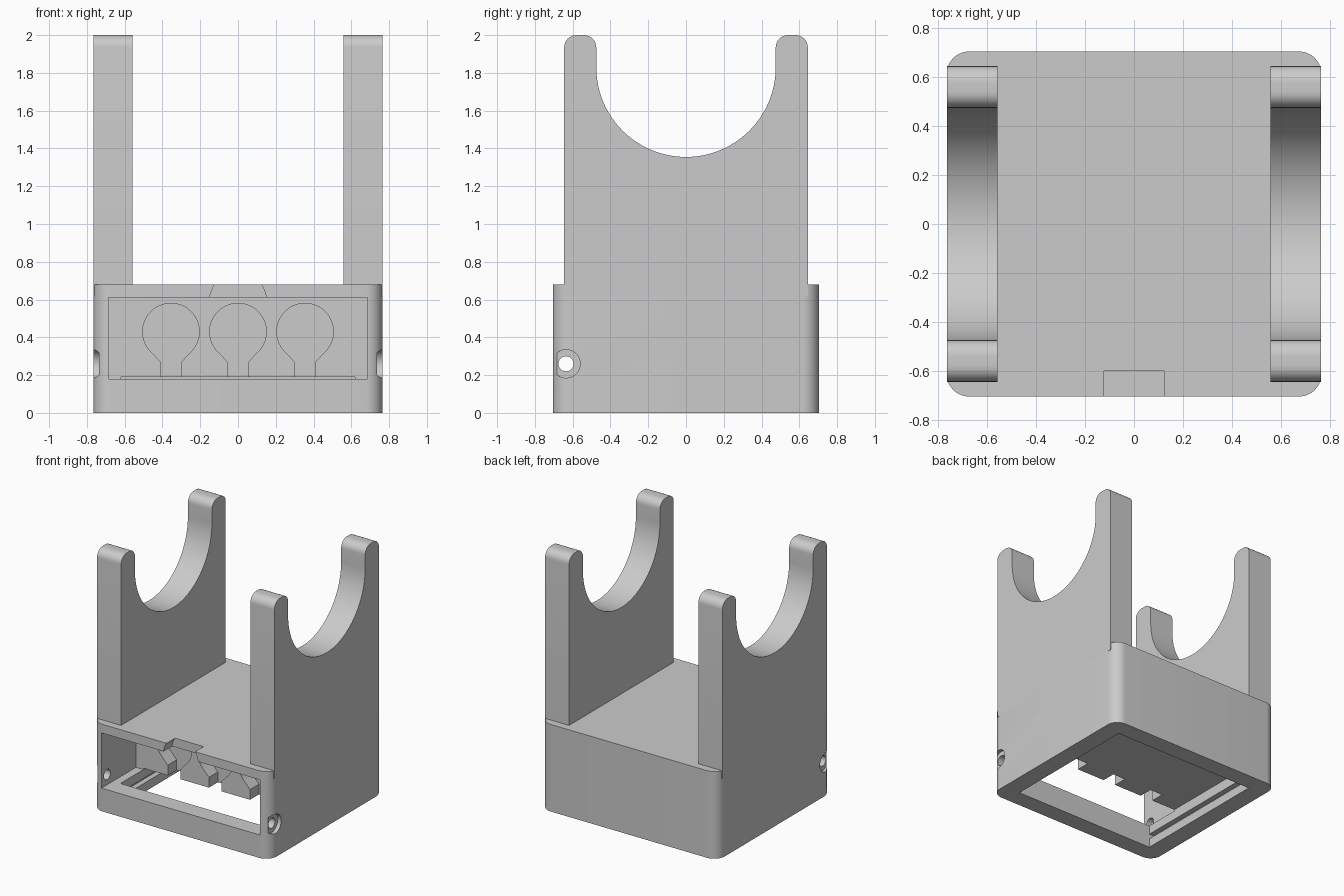
import bpy, bmesh, math
from mathutils import Vector

if "Cube" in bpy.data.objects:
    bpy.data.objects.remove(bpy.data.objects["Cube"])

grey = bpy.data.materials.new("plain grey")
grey.diffuse_color = (0.6, 0.6, 0.6, 1)
grey.use_nodes = True
grey.node_tree.nodes["Principled BSDF"].inputs["Base Color"].default_value = grey.diffuse_color


def prism(name, pts, axis, lo, hi):
    """Extrude a closed 2D outline along an axis: x takes (y,z), y takes (x,z), z takes (x,y)."""
    def place(p, t):
        return {"x": (t, p[0], p[1]), "y": (p[0], t, p[1]), "z": (p[0], p[1], t)}[axis]
    bm = bmesh.new()
    bottom = bm.faces.new([bm.verts.new(place(p, lo)) for p in pts])
    ext = bmesh.ops.extrude_face_region(bm, geom=[bottom])
    verts = [v for v in ext["geom"] if isinstance(v, bmesh.types.BMVert)]
    bmesh.ops.translate(bm, verts=verts, vec=Vector(place((0, 0), hi - lo)))
    bmesh.ops.recalc_face_normals(bm, faces=bm.faces)
    mesh = bpy.data.meshes.new(name)
    bm.to_mesh(mesh)
    bm.free()
    mesh.materials.append(grey)
    ob = bpy.data.objects.new(name, mesh)
    bpy.context.collection.objects.link(ob)
    return ob


def arc(cx, cy, r, a0, a1, n):
    return [(cx + r * math.cos(math.radians(a0 + (a1 - a0) * i / n)),
             cy + r * math.sin(math.radians(a0 + (a1 - a0) * i / n))) for i in range(n + 1)]


def circle(cx, cy, r, n=40):
    return arc(cx, cy, r, 0, 360, n)[:-1]


def rounded(hx, hy, r):
    return (arc(hx - r, hy - r, r, 0, 90, 10) + arc(r - hx, hy - r, r, 90, 180, 10)
            + arc(r - hx, r - hy, r, 180, 270, 10) + arc(hx - r, r - hy, r, 270, 360, 10))


def rect(x0, y0, x1, y1):
    return [(x0, y0), (x1, y0), (x1, y1), (x0, y1)]


def cut(target, *args):
    cutter = prism("cutter", *args)
    cutter.hide_render = True
    mod = target.modifiers.new("cut", "BOOLEAN")
    mod.operation, mod.solver, mod.object = "DIFFERENCE", "EXACT", cutter
    bpy.context.view_layer.objects.active = target
    bpy.ops.object.modifier_apply(modifier=mod.name)
    bpy.data.objects.remove(cutter)


def smooth(ob):
    bpy.ops.object.select_all(action="DESELECT")
    ob.select_set(True)
    bpy.context.view_layer.objects.active = ob
    bpy.ops.object.shade_smooth_by_angle(angle=math.radians(30))


# Base housing with rounded upright corners
base = prism("base_housing", rounded(0.765, 0.705, 0.09), "z", 0, 0.68)

# Front bay, then the open underside
cut(base, rect(-0.685, 0.18, 0.685, 0.61), "y", -0.8, -0.28)
cut(base, rect(-0.62, -0.565, 0.62, 0.565), "z", -0.1, 0.19)

# Lid grooves along both side walls
cut(base, rect(-0.66, -0.565, 0.66, 0.565), "z", 0.07, 0.11)

# Keyhole pockets in the inner block
for cx in (-0.355, 0, 0.355):
    outline = arc(cx, 0.43, 0.15, -48, 228, 36) + [
        (cx - 0.055, 0.27), (cx - 0.055, 0.17), (cx + 0.055, 0.17), (cx + 0.055, 0.27)]
    cut(base, outline, "y", -0.4, -0.17)

# Finger notch in the front lip
cut(base, circle(0, 0.595, 0.15), "y", -0.8, -0.6)

# Countersunk screw holes through both side walls
cut(base, circle(-0.635, 0.26, 0.04, 24), "x", -1, 1)
for side in (-1, 1):
    cut(base, circle(-0.635, 0.26, 0.075, 32), "x", *sorted((side * 0.735, side * 0.9)))
smooth(base)

# Cradle arms with a round saddle and rounded tips
profile = ([(-0.645, 0.62), (0.645, 0.62)]
           + arc(0.58, 1.935, 0.065, 0, 90, 8) + arc(0.54, 1.935, 0.065, 90, 180, 8)
           + arc(0, 1.83, 0.475, 0, -180, 48)
           + arc(-0.54, 1.935, 0.065, 0, 90, 8) + arc(-0.58, 1.935, 0.065, 90, 180, 8))
for name, side in (("left_arm", -1), ("right_arm", 1)):
    arm = prism(name, profile, "x", *sorted((side * 0.558, side * 0.765)))
    smooth(arm)
